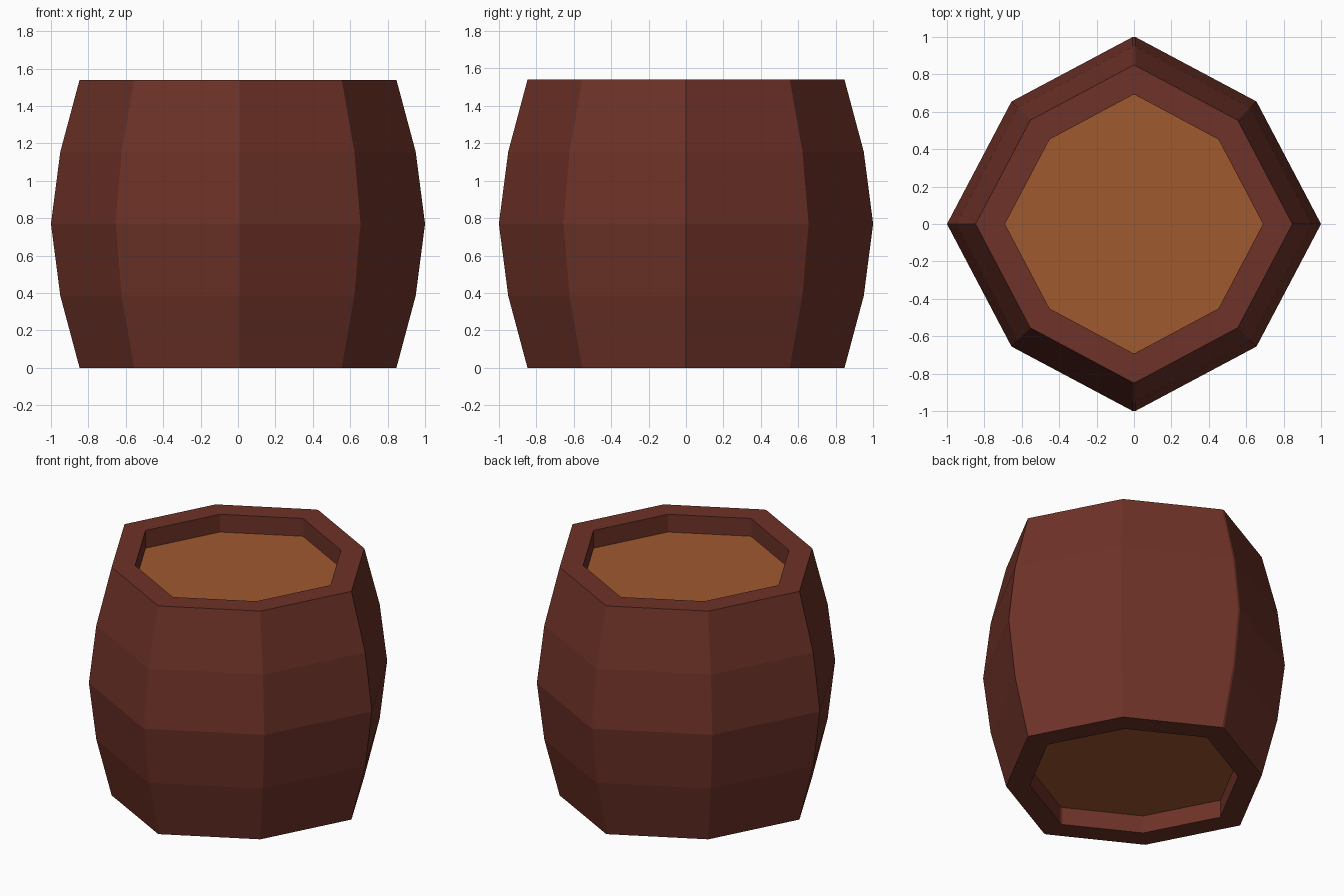
import bpy, bmesh

if "Cube" in bpy.data.objects:
    bpy.data.objects.remove(bpy.data.objects["Cube"])

def material(name, rgb):
    m = bpy.data.materials.new(name)
    m.diffuse_color = (*rgb, 1)
    m.use_nodes = True
    m.node_tree.nodes["Principled BSDF"].inputs["Base Color"].default_value = m.diffuse_color
    return m

STAVE = material("red brown wood", (0.156, 0.032, 0.021))
LID = material("light brown wood", (0.350, 0.100, 0.030))

HEIGHT, RECESS, INNER, DIAG, SLIT = 1.54, 0.12, 0.69, 0.655, 0.007

def ring(bm, r, z):
    # Octagon with a very narrow flat at the front and back corners
    d = r * DIAG
    pts = [(r, 0), (d, d), (SLIT, r), (-SLIT, r), (-d, d),
           (-r, 0), (-d, -d), (-SLIT, -r), (SLIT, -r), (d, -d)]
    return [bm.verts.new((x, y, z)) for x, y in pts]

def finish(bm, name, mat):
    bmesh.ops.recalc_face_normals(bm, faces=bm.faces)
    me = bpy.data.meshes.new(name)
    bm.to_mesh(me)
    bm.free()
    me.materials.append(mat)
    bpy.context.collection.objects.link(bpy.data.objects.new(name, me))

def bridge(bm, a, b):
    n = len(a)
    for i in range(n):
        j = (i + 1) % n
        bm.faces.new((a[i], a[j], b[j], b[i]))

# Barrel wall: bulging outside, straight inside, closed by flat rims
profile = [(0.847, 0), (0.95, 0.385), (1.0, 0.77), (0.95, 1.155),
           (0.847, HEIGHT), (INNER, HEIGHT), (INNER, 0)]
bm = bmesh.new()
rings = [ring(bm, r, z) for r, z in profile]
for i, a in enumerate(rings):
    bridge(bm, a, rings[(i + 1) % len(rings)])
finish(bm, "barrel_wall", STAVE)

# Recessed top and bottom boards, reaching slightly into the wall
for name, z in (("top_lid", HEIGHT - RECESS), ("bottom_lid", RECESS)):
    inward = 0.05 if z < HEIGHT / 2 else -0.05
    bm = bmesh.new()
    a, b = ring(bm, INNER + 0.01, z), ring(bm, INNER + 0.01, z + inward)
    bridge(bm, a, b)
    bm.faces.new(a)
    bm.faces.new(b)
    finish(bm, name, LID)
